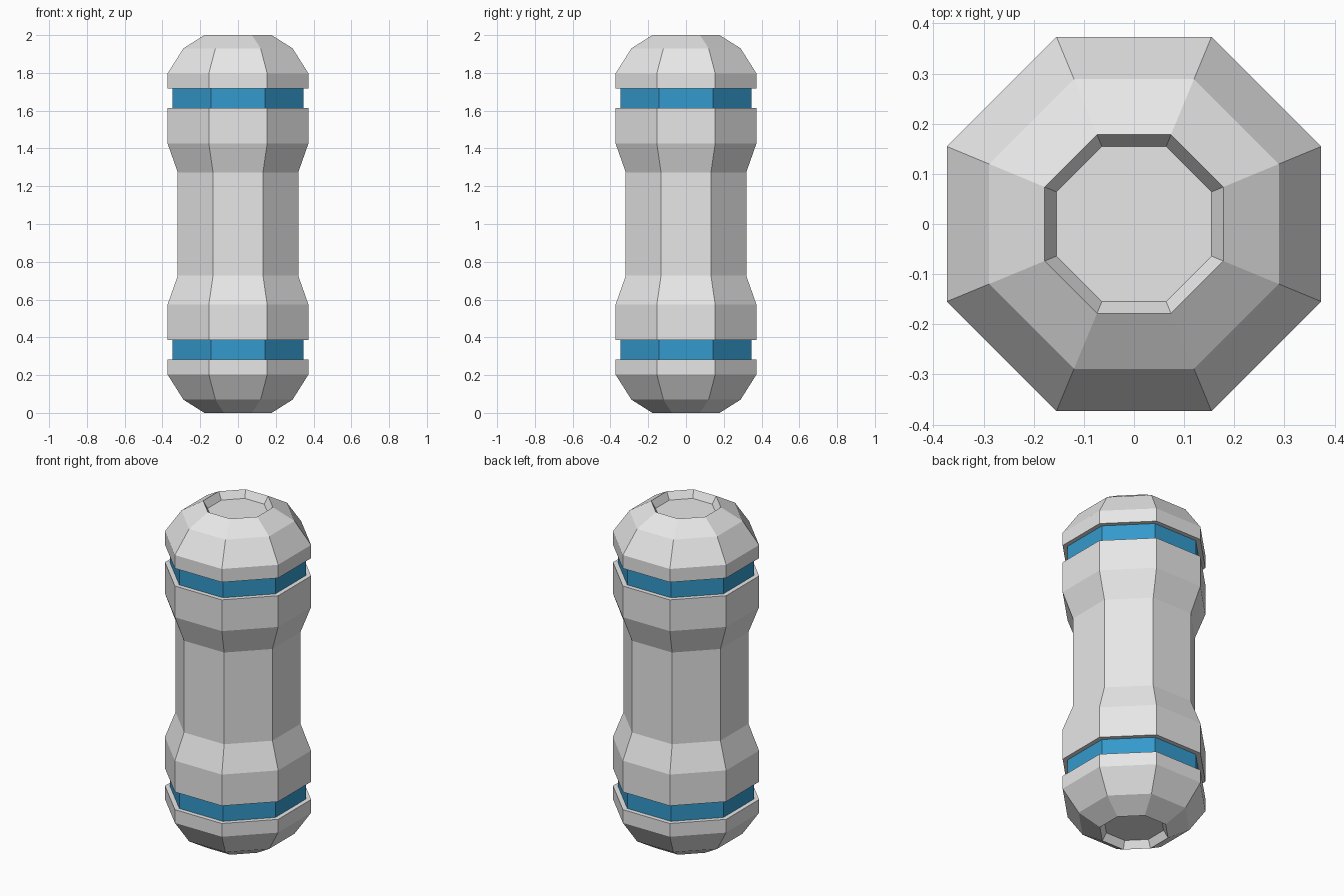
import bpy, bmesh, math

if "Cube" in bpy.data.objects:
    bpy.data.objects.remove(bpy.data.objects["Cube"])

SIDES = 8
K = 1 / math.cos(math.pi / SIDES)   # flat-to-corner radius factor


def material(name, rgb):
    m = bpy.data.materials.new(name)
    m.diffuse_color = (*rgb, 1)
    m.use_nodes = True
    m.node_tree.nodes["Principled BSDF"].inputs["Base Color"].default_value = m.diffuse_color
    return m


GREY = material("light grey", (0.80, 0.80, 0.80))
BLUE = material("blue", (0.034, 0.323, 0.61))


def lathe(name, profile, mat, cap_first=False):
    """Octagonal lathe of (flat radius, z) points listed from top to bottom."""
    bm = bmesh.new()
    rings = []
    for r, z in profile:
        ring = []
        for i in range(SIDES):
            a = 2 * math.pi * (i + 0.5) / SIDES
            ring.append(bm.verts.new((r * K * math.cos(a), r * K * math.sin(a), z)))
        rings.append(ring)
    for up, lo in zip(rings, rings[1:]):
        for i in range(SIDES):
            j = (i + 1) % SIDES
            bm.faces.new((up[i], lo[i], lo[j], up[j]))
    if cap_first:
        bm.faces.new(rings[0])
    me = bpy.data.meshes.new(name)
    bm.to_mesh(me)
    bm.free()
    me.materials.append(mat)
    ob = bpy.data.objects.new(name, me)
    bpy.context.collection.objects.link(ob)
    return ob


def mirrored(ob, name):
    """Copy flipped about z = 1 for the lower end."""
    me = ob.data.copy()
    me.name = name
    for v in me.vertices:
        v.co.z = 2 - v.co.z
    me.flip_normals()
    low = bpy.data.objects.new(name, me)
    bpy.context.collection.objects.link(low)


R, GROOVE, WAIST = 0.373, 0.347, 0.319
Z_HI, Z_LO = 1.718, 1.613           # groove edges

# End caps with a shallow recessed disc
cap = lathe("top_cap", [(0.155, 1.957), (0.178, 2.0), (0.289, 1.93), (R, 1.797),
                        (R, Z_HI), (GROOVE, Z_HI)], GREY, cap_first=True)
mirrored(cap, "bottom_cap")

# Blue bands set into the grooves
band = lathe("top_band", [(GROOVE, Z_HI), (GROOVE, Z_LO)], BLUE)
mirrored(band, "bottom_band")

# Main body with narrowed grip
upper = [(GROOVE, Z_LO), (R, Z_LO), (R, 1.427), (WAIST, 1.273)]
lathe("body", upper + [(r, 2 - z) for r, z in reversed(upper)], GREY)
